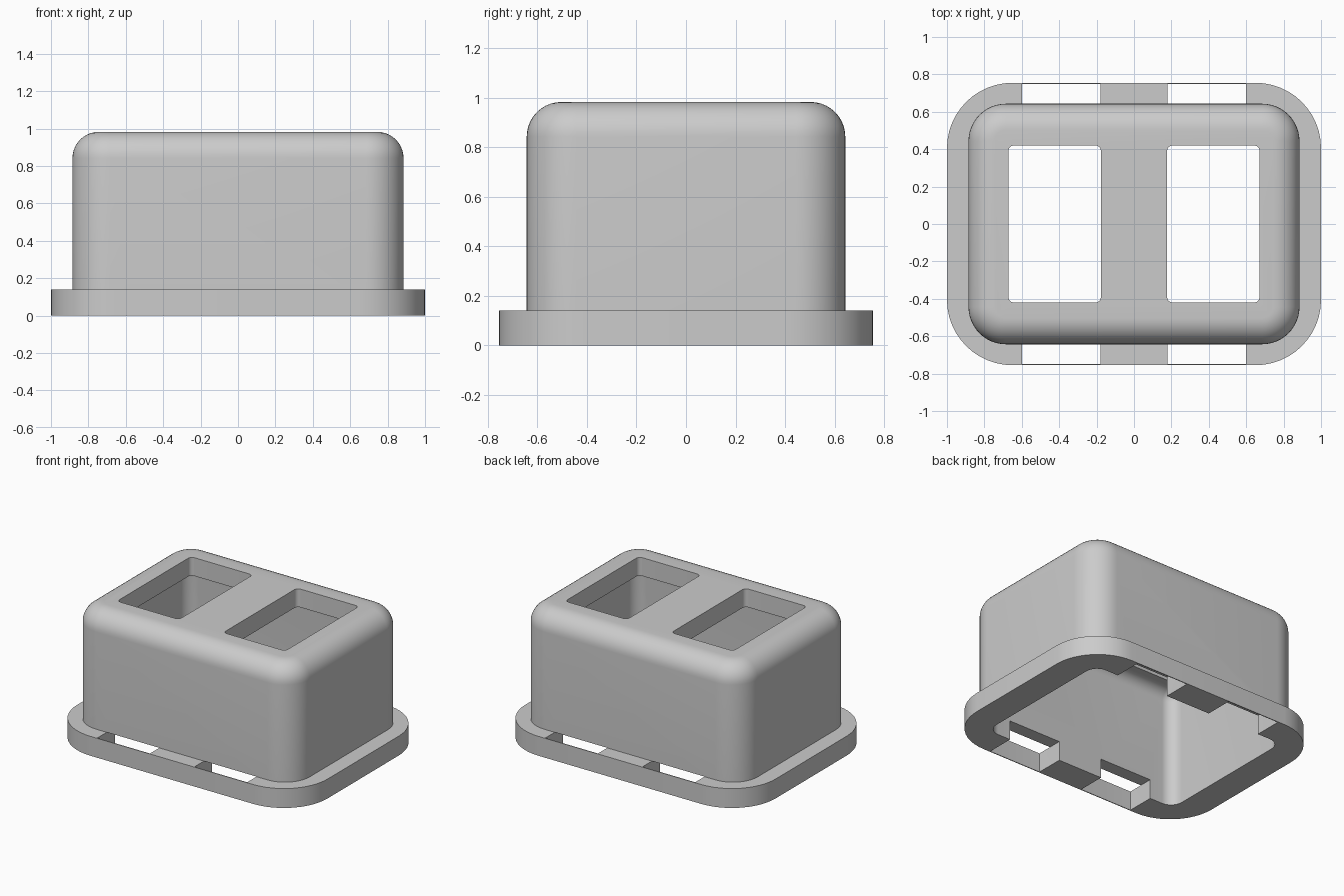
import bpy, bmesh, math

cube = bpy.data.objects.get("Cube")
if cube:
    bpy.data.objects.remove(cube, do_unlink=True)

grey = bpy.data.materials.new("plain grey")
grey.use_nodes = True
colour = (0.6, 0.6, 0.6, 1)
grey.diffuse_color = colour
grey.node_tree.nodes["Principled BSDF"].inputs["Base Color"].default_value = colour


def outline(hx, hy, r, cx=0, steps=12):
    """Rounded rectangle, counter-clockwise."""
    points = []
    for i, (sx, sy) in enumerate([(1, 1), (-1, 1), (-1, -1), (1, -1)]):
        for k in range(steps + 1):
            a = math.pi / 2 * (i + k / steps)
            points.append((cx + sx * (hx - r) + r * math.cos(a),
                           sy * (hy - r) + r * math.sin(a)))
    return points


def block(name, hx, hy, r, z0, z1, fillet=0.0, cx=0):
    """Rounded block, with an optional fillet around its top."""
    levels = [(0, z0), (0, z1 - fillet)]
    if fillet:
        for k in range(1, 11):
            a = math.pi / 2 * k / 10
            levels.append((fillet * (1 - math.cos(a)), z1 - fillet * (1 - math.sin(a))))
    bm = bmesh.new()
    rings = [[bm.verts.new((x, y, z)) for x, y in outline(hx - d, hy - d, r - d, cx)]
             for d, z in levels]
    for low, high in zip(rings, rings[1:]):
        for i in range(len(low)):
            j = (i + 1) % len(low)
            bm.faces.new((low[i], low[j], high[j], high[i]))
    bm.faces.new(rings[0][::-1])
    bm.faces.new(rings[-1])
    mesh = bpy.data.meshes.new(name)
    bm.to_mesh(mesh)
    bm.free()
    mesh.materials.append(grey)
    ob = bpy.data.objects.new(name, mesh)
    bpy.context.collection.objects.link(ob)
    return ob


def combine(target, tool, operation):
    """Apply a boolean and discard the tool."""
    bpy.context.view_layer.objects.active = target
    mod = target.modifiers.new("combine", 'BOOLEAN')
    mod.operation = operation
    mod.solver = 'EXACT'
    mod.object = tool
    bpy.ops.object.modifier_apply(modifier=mod.name)
    bpy.data.objects.remove(tool, do_unlink=True)


# Flange and filleted body joined into one solid
housing = block("housing", 1.0, 0.755, 0.35, 0, 0.14)
combine(housing, block("body", 0.885, 0.643, 0.2, 0.05, 0.982, 0.14), 'UNION')

# Hollow inside, open at the bottom
combine(housing, block("cavity", 0.79, 0.548, 0.09, -0.1, 0.85, 0.08), 'DIFFERENCE')

# Two windows through the top
for side in (-1, 1):
    window = block("window", 0.247, 0.42, 0.03, 0.7, 1.1, cx=side * 0.424)
    combine(housing, window, 'DIFFERENCE')

# Slots through the flange, leaving a thin outer skin
for side in (-1, 1):
    slot = block("slot", 0.21, 0.749, 0.0005, -0.1, 0.1405, cx=side * 0.388)
    combine(housing, slot, 'DIFFERENCE')

# Smooth rounded corners, crisp edges
bpy.ops.object.select_all(action='DESELECT')
housing.select_set(True)
bpy.context.view_layer.objects.active = housing
bpy.ops.object.shade_smooth_by_angle(angle=math.radians(30))
